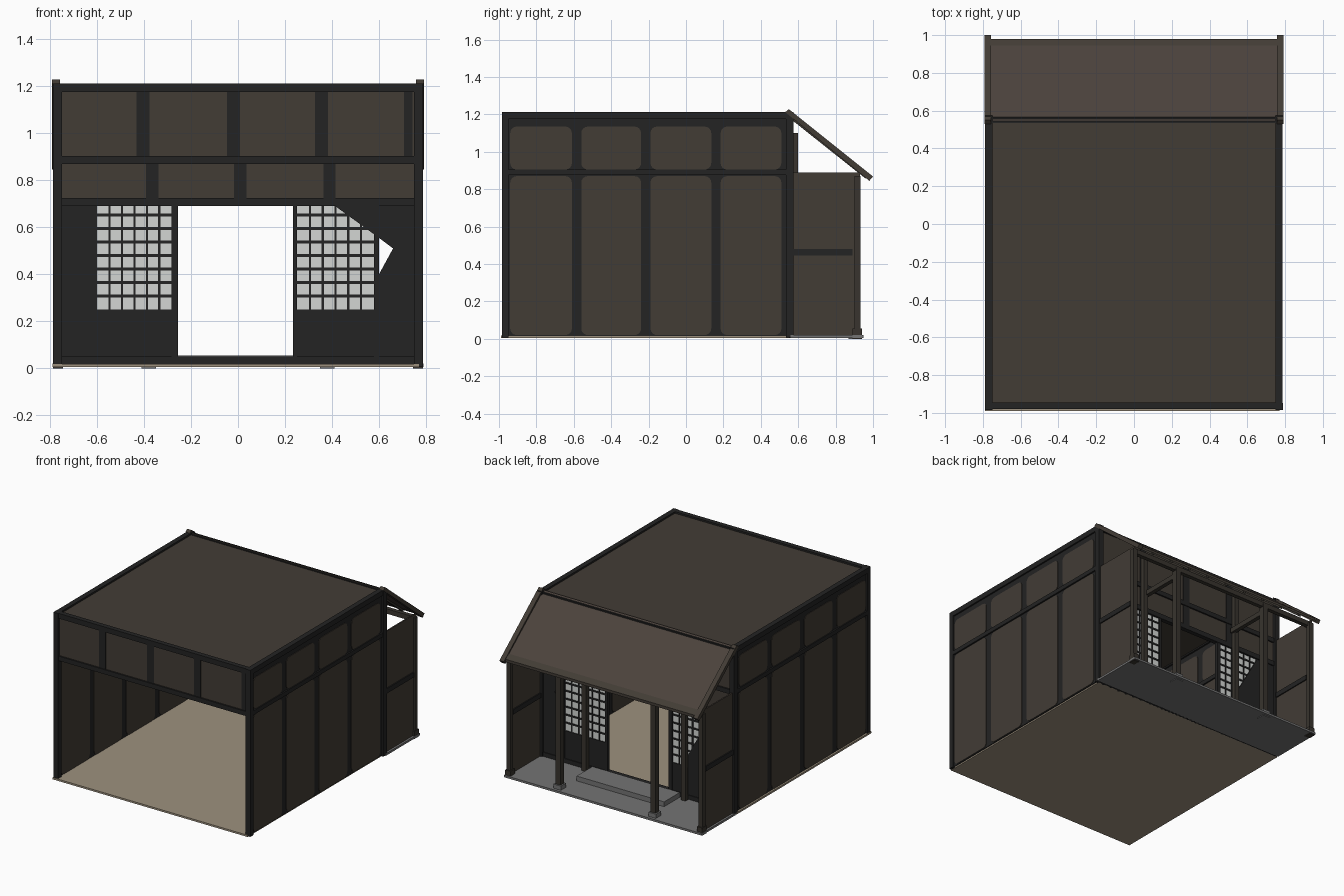
import bpy, bmesh, math
from mathutils import Vector

cube = bpy.data.objects.get("Cube")
if cube:
    bpy.data.objects.remove(cube, do_unlink=True)


def material(name, rgb):
    lin = [((c / 255 + 0.055) / 1.055) ** 2.4 for c in rgb]
    m = bpy.data.materials.new(name)
    m.use_nodes = True
    m.diffuse_color = (*lin, 1)
    m.node_tree.nodes["Principled BSDF"].inputs["Base Color"].default_value = (*lin, 1)
    return m


dark = material("dark timber", (35, 35, 35))
olive = material("olive plaster", (66, 60, 53))
brown = material("brown roof", (75, 66, 60))
post_wood = material("post wood", (56, 52, 46))
tan = material("tan floor", (157, 145, 126))
stone = material("grey stone", (116, 116, 116))
paper = material("window paper", (212, 214, 212))


def finish(name, bm, mat):
    bmesh.ops.recalc_face_normals(bm, faces=bm.faces)
    me = bpy.data.meshes.new(name)
    bm.to_mesh(me)
    bm.free()
    me.materials.append(mat)
    ob = bpy.data.objects.new(name, me)
    bpy.context.collection.objects.link(ob)
    return ob


def prism(name, pts, axis, lo, hi, mat):
    """Extrude a 2D outline along x (pts are y,z) or y (pts are x,z)."""
    bm = bmesh.new()
    place = (lambda p: (lo, p[0], p[1])) if axis == "x" else (lambda p: (p[0], lo, p[1]))
    face = bm.faces.new([bm.verts.new(place(p)) for p in pts])
    out = bmesh.ops.extrude_face_region(bm, geom=[face])
    shift = Vector((hi - lo, 0, 0)) if axis == "x" else Vector((0, hi - lo, 0))
    bmesh.ops.translate(bm, verts=[v for v in out["geom"] if isinstance(v, bmesh.types.BMVert)], vec=shift)
    return finish(name, bm, mat)


def box(name, x, y, z, mat):
    return prism(name, [(y[0], z[0]), (y[1], z[0]), (y[1], z[1]), (y[0], z[1])], "x", x[0], x[1], mat)


def rounded(a, b, r=0.035, steps=4):
    """Outline of a rectangle with rounded corners."""
    pts = []
    for k, (u, v) in enumerate([(b[0], b[1]), (a[0], b[1]), (a[0], a[1]), (b[0], a[1])]):
        cu = u - r if k in (0, 3) else u + r
        cv = v - r if k in (0, 1) else v + r
        for s in range(steps + 1):
            t = math.pi / 2 * (k + s / steps)
            pts.append((cu + r * math.cos(t), cv + r * math.sin(t)))
    return pts


def span(c, w):
    return (c - w / 2, c + w / 2)


# Floors, step and ceiling
box("room_floor", (-0.79, 0.77), (-0.99, 0.55), (0.005, 0.018), tan)
box("porch_floor", (-0.79, 0.79), (0.56, 0.95), (0.005, 0.02), stone)
box("porch_step", (-0.35, 0.35), (0.57, 0.75), (0.02, 0.055), stone)
box("floor_sill", (-0.77, 0.77), (0.535, 0.565), (0.005, 0.05), dark)
box("flat_roof", (-0.76, 0.76), (-0.95, 0.55), (1.185, 1.2), olive)

# Side walls, mirrored left and right
bays = [(-0.94, -0.61), (-0.56, -0.24), (-0.19, 0.135), (0.185, 0.51)]
for side, s in (("right", 1), ("left", -1)):
    def sx(a, b):
        return tuple(sorted((s * a, s * b)))

    box(side + "_wall", sx(0.762, 0.776), (-0.97, 0.55), (0.015, 1.19), dark)
    for i, bay in enumerate(bays):
        for level, (z0, z1) in (("lower", (0.02, 0.87)), ("upper", (0.905, 1.135))):
            outline = rounded((bay[0], z0), (bay[1], z1))
            lo, hi = sx(0.758, 0.78)
            prism(f"{side}_{level}_panel_{i}", outline, "x", lo, hi, olive)
    box(side + "_mid_beam", sx(0.752, 0.787), (-0.97, 0.55), (0.875, 0.905), dark)
    box(side + "_top_beam", sx(0.75, 0.787), (-0.98, 0.56), (1.175, 1.212), dark)
    box(side + "_front_post", sx(0.75, 0.788), (-0.985, -0.948), (0.008, 1.212), dark)
    box(side + "_back_post", sx(0.75, 0.788), (0.535, 0.575), (0.008, 1.212), dark)

    # Porch side wall with its rail and corner post
    box(side + "_porch_wall", sx(0.765, 0.775), (0.57, 0.93), (0.02, 0.89), olive)
    box(side + "_porch_rail", sx(0.757, 0.783), (0.57, 0.89), (0.445, 0.48), dark)
    box(side + "_porch_corner_post", sx(0.752, 0.785), (0.9, 0.932), (0.015, 0.87), post_wood)
    box(side + "_porch_corner_foot", sx(0.745, 0.788), (0.89, 0.94), (0.0, 0.055), post_wood)

    # Sloping edge board of the porch roof
    edge = [(0.53, 1.212), (0.55, 1.228), (1.0, 0.868), (0.98, 0.845)]
    prism(side + "_roof_edge", edge, "x", *sx(0.757, 0.792), olive)

    # Porch pillar on a stone, wall pillar and the tie between them
    box(side + "_pillar", sx(0.36, 0.4), (0.88, 0.92), (0.02, 0.87), post_wood)
    box(side + "_pillar_stone", sx(0.35, 0.41), (0.87, 0.93), (0.0, 0.05), stone)
    box(side + "_wall_pillar", sx(0.38, 0.415), (0.568, 0.6), (0.02, 1.1), post_wood)
    box(side + "_tie_beam", sx(0.365, 0.395), (0.57, 0.92), (0.8, 0.835), post_wood)

# Porch roof, eave beams and rafters
prism("porch_roof", [(0.545, 1.2), (0.545, 1.213), (0.97, 0.88), (0.97, 0.867)],
      "x", -0.765, 0.765, brown)
box("eave_beam", (-0.77, 0.77), (0.885, 0.915), (0.85, 0.885), post_wood)
prism("eave_fascia", [(0.945, 0.885), (0.945, 0.905), (0.98, 0.878), (0.98, 0.858)],
      "x", -0.765, 0.765, olive)
for i in range(9):
    x = -0.64 + 0.16 * i
    prism(f"rafter_{i}", [(0.56, 1.175), (0.56, 1.2), (0.96, 0.882), (0.96, 0.857)],
          "x", x - 0.01, x + 0.01, post_wood)

# Open front: header panel, beams and studs
box("front_header", (-0.76, 0.76), (-0.969, -0.96), (0.88, 1.19), olive)
for n, z in (("bottom", (0.87, 0.903)), ("top", (1.175, 1.212))):
    box(f"front_{n}_beam", (-0.77, 0.77), (-0.98, -0.945), z, dark)
for i, x in enumerate((-0.405, -0.02, 0.355, 0.725)):
    box(f"front_stud_{i}", span(x, 0.055 if i < 3 else 0.035), (-0.973, -0.956), (0.89, 1.19), dark)

# Back wall: upper panel, beams and studs
box("back_header", (-0.76, 0.76), (0.546, 0.556), (0.71, 1.19), olive)
for i, (z0, z1) in enumerate(((0.69, 0.725), (0.87, 0.903), (1.175, 1.205))):
    box(f"back_beam_{i}", (-0.76, 0.76), (0.535, 0.567), (z0, z1), dark)
for i, x in enumerate((-0.365, 0.01, 0.39)):
    box(f"back_stud_{i}", span(x, 0.052), (0.541, 0.561), (0.71, 1.19), dark)

# Back wall: dark boards around the doorway and windows
wall_y = (0.543, 0.559)
box("left_outer_boards", (-0.755, -0.6), wall_y, (0.015, 0.71), dark)
box("left_lower_boards", (-0.6, -0.28), wall_y, (0.015, 0.25), dark)
box("right_lower_boards", (0.25, 0.6), wall_y, (0.015, 0.25), dark)
prism("right_outer_boards",
      [(0.6, 0.015), (0.755, 0.015), (0.755, 0.71), (0.6, 0.71), (0.6, 0.555), (0.66, 0.51), (0.6, 0.4)],
      "y", *wall_y, dark)
for n, x in (("left_jamb", (-0.282, -0.255)), ("right_jamb", (0.235, 0.252)), ("right_frame", (0.578, 0.6))):
    box(n, x, (0.538, 0.564), (0.015, 0.71), dark)

# Paper windows with a lattice
for side, x0, x1 in (("left", -0.6, -0.282), ("right", 0.252, 0.578)):
    box(side + "_window_paper", (x0, x1), (0.549, 0.553), (0.25, 0.71), paper)
    for i in range(1, 6):
        box(f"{side}_lattice_upright_{i}", span(x0 + (x1 - x0) * i / 6, 0.009),
            (0.544, 0.558), (0.25, 0.71), dark)
    for i in range(1, 8):
        box(f"{side}_lattice_bar_{i}", (x0, x1), (0.544, 0.558),
            span(0.25 + 0.0575 * i, 0.012), dark)

# Slanted boards across one corner of each window
prism("right_window_board", [(0.4, 0.7), (0.6, 0.7), (0.6, 0.555)], "y", 0.54, 0.547, dark)
prism("left_window_board", [(-0.36, 0.25), (-0.6, 0.25), (-0.6, 0.68)], "y", 0.555, 0.562, dark)
